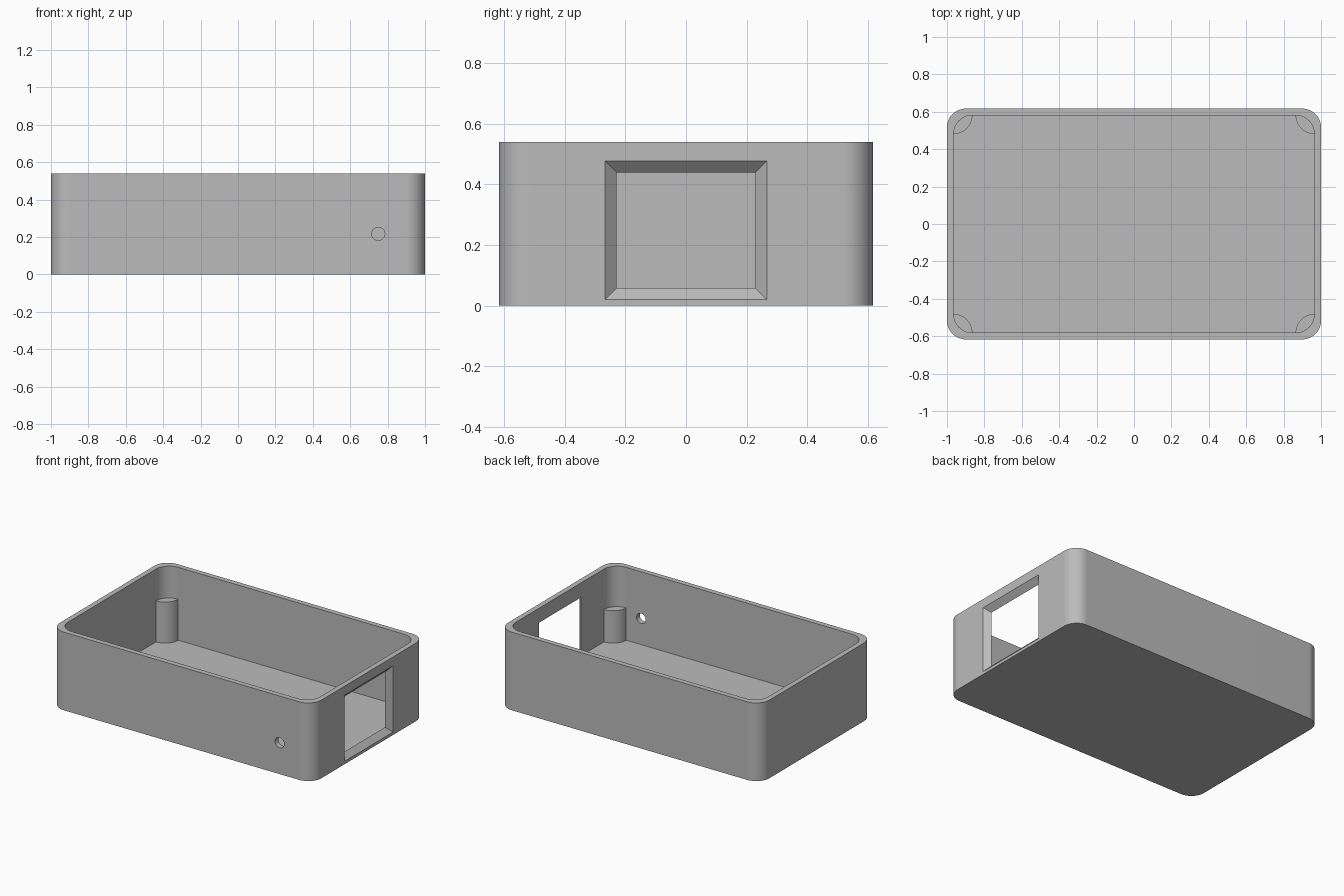
import bpy, bmesh, math
from mathutils import Matrix

cube = bpy.data.objects.get("Cube")
if cube:
    bpy.data.objects.remove(cube, do_unlink=True)

HX, HY, HEIGHT = 1.0, 0.617, 0.54
WALL, CORNER = 0.036, 0.1
IX, IY = HX - WALL, HY - WALL

grey = bpy.data.materials.new("plain_grey")
grey.use_nodes = True
COLOUR = (0.5, 0.5, 0.5, 1)
grey.diffuse_color = COLOUR
grey.node_tree.nodes["Principled BSDF"].inputs["Base Color"].default_value = COLOUR


def finish(name, bm):
    bmesh.ops.recalc_face_normals(bm, faces=bm.faces[:])
    mesh = bpy.data.meshes.new(name)
    bm.to_mesh(mesh)
    bm.free()
    obj = bpy.data.objects.new(name, mesh)
    bpy.context.collection.objects.link(obj)
    mesh.materials.append(grey)
    return obj


def loft(name, lower, upper):
    """Closed solid between two matching outlines."""
    bm = bmesh.new()
    a = [bm.verts.new(p) for p in lower]
    b = [bm.verts.new(p) for p in upper]
    bm.faces.new(a)
    bm.faces.new(b)
    for i in range(len(a)):
        j = (i + 1) % len(a)
        bm.faces.new((a[i], a[j], b[j], b[i]))
    return finish(name, bm)


def prism(name, outline, z0, z1):
    return loft(name, [(x, y, z0) for x, y in outline], [(x, y, z1) for x, y in outline])


def arc(cx, cy, r, start, end, steps=16):
    angles = [math.radians(start + (end - start) * i / steps) for i in range(steps + 1)]
    return [(cx + r * math.cos(t), cy + r * math.sin(t)) for t in angles]


def rounded_rect(hx, hy, r):
    pts = []
    for k, (sx, sy) in enumerate(((1, 1), (-1, 1), (-1, -1), (1, -1))):
        pts += arc(sx * (hx - r), sy * (hy - r), r, 90 * k, 90 * k + 90)
    return pts


def activate(obj):
    bpy.ops.object.select_all(action='DESELECT')
    obj.select_set(True)
    bpy.context.view_layer.objects.active = obj


def cut(obj, cutter):
    activate(obj)
    mod = obj.modifiers.new("cut", 'BOOLEAN')
    mod.operation = 'DIFFERENCE'
    mod.solver = 'EXACT'
    mod.object = cutter
    bpy.ops.object.modifier_apply(modifier=mod.name)
    bpy.data.objects.remove(cutter, do_unlink=True)


def smooth(obj):
    activate(obj)
    bpy.ops.object.shade_smooth_by_angle(angle=math.radians(30))
    obj.modifiers.new("even_normals", 'WEIGHTED_NORMAL').keep_sharp = True


# Open tray with rounded corners
tray = prism("tray", rounded_rect(HX, HY, CORNER), 0, HEIGHT)
cut(tray, prism("cavity", rounded_rect(IX, IY, CORNER), WALL, HEIGHT + 0.1))


# Bevelled rectangular opening in the +x wall, wider outside
def opening_outline(x):
    grow = (x - HX) * 1.06
    hy, hz, mid = 0.267 + grow, 0.229 + grow, 0.249
    return [(x, sy * hy, mid + sz * hz) for sy, sz in ((-1, -1), (1, -1), (1, 1), (-1, 1))]


cut(tray, loft("opening", opening_outline(IX - 0.02), opening_outline(HX + 0.01)))

# Round cable hole in the front wall
bm = bmesh.new()
bmesh.ops.create_cone(bm, cap_ends=True, segments=32, radius1=0.035, radius2=0.035, depth=0.1,
                      matrix=Matrix.Translation((0.75, -HY + WALL / 2, 0.217))
                      @ Matrix.Rotation(math.pi / 2, 4, 'X'))
cut(tray, finish("cable_hole", bm))
smooth(tray)

# Lens-shaped corner posts, lower beside the opening
lens = arc(IX, IY, CORNER, 180, 270) + arc(IX - CORNER, IY - CORNER, CORNER + 0.005, 0, 90)
for side, sx, top in (("left", 1, 0.26), ("right", -1, 0.32)):
    for end, sy in (("front", -1), ("back", 1)):
        outline = [(sx * x, sy * y) for x, y in lens]
        smooth(prism(f"{end}_{side}_post", outline, WALL - 0.01, top))
